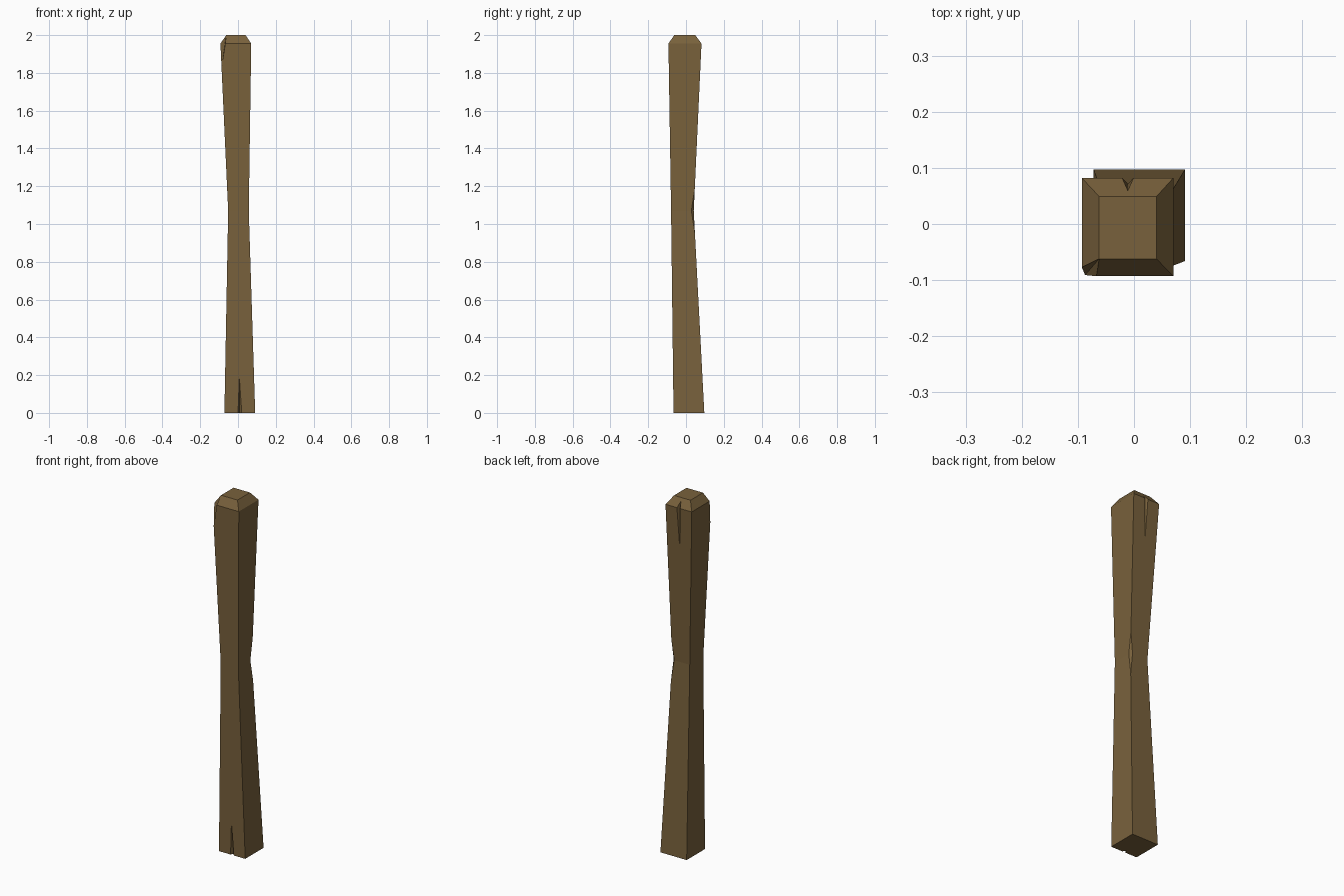
import bpy, bmesh
from mathutils import Vector as V

if "Cube" in bpy.data.objects:
    bpy.data.objects.remove(bpy.data.objects["Cube"])


def make_object(name, bm):
    bmesh.ops.recalc_face_normals(bm, faces=bm.faces)
    mesh = bpy.data.meshes.new(name)
    bm.to_mesh(mesh)
    bm.free()
    obj = bpy.data.objects.new(name, mesh)
    bpy.context.collection.objects.link(obj)
    return obj


# Post: four square rings (x0, x1, y0, y1, z), pinched at the waist, bevelled at the top
rings = [(-0.072, 0.091, -0.066, 0.097, 0.0),
         (-0.052, 0.057, -0.079, 0.041, 1.07),
         (-0.093, 0.070, -0.093, 0.082, 1.955),
         (-0.062, 0.040, -0.062, 0.049, 2.0)]
bm = bmesh.new()
loops = [[bm.verts.new(p) for p in ((a, c, z), (b, c, z), (b, d, z), (a, d, z))]
         for a, b, c, d, z in rings]
for lo, hi in zip(loops, loops[1:]):
    for i in range(4):
        j = (i + 1) % 4
        bm.faces.new((lo[i], lo[j], hi[j], hi[i]))
bm.faces.new(loops[0][::-1])
bm.faces.new(loops[-1])
post = make_object("wooden_post", bm)

wood = bpy.data.materials.new("wood")
wood.diffuse_color = (0.19, 0.12, 0.045, 1)
wood.use_nodes = True
wood.node_tree.nodes["Principled BSDF"].inputs["Base Color"].default_value = wood.diffuse_color
post.data.materials.append(wood)


def cut(name, points):
    """Carve the convex hull of the points out of the post."""
    bm = bmesh.new()
    for p in points:
        bm.verts.new(p)
    bmesh.ops.convex_hull(bm, input=bm.verts)
    cutter = make_object(name, bm)
    cutter.data.materials.append(wood)
    cutter.hide_render = True
    mod = post.modifiers.new(name, 'BOOLEAN')
    mod.operation = 'DIFFERENCE'
    mod.solver = 'EXACT'
    mod.object = cutter
    return cutter


def crack(name, apex, left, right, deep):
    """V-shaped split running from an apex on the face to the end of the post."""
    apex, left, right, deep = map(V, (apex, left, right, deep))
    base = [deep, deep + (left - deep) * 1.6, deep + (right - deep) * 1.6]
    return cut(name, [apex] + [apex + (p - apex) * 1.25 for p in base])


cutters = [
    # Split at the foot of the front face
    crack("foot_crack_cutter", (0.007, -0.0683, 0.19), (0.0, -0.066, 0),
          (0.02, -0.066, 0), (0.008, -0.045, 0)),
    # Split at the top of the back face
    crack("top_crack_cutter", (-0.011, 0.0716, 1.73), (-0.021, 0.082, 1.955),
          (-0.001, 0.082, 1.955), (-0.011, 0.061, 1.955)),
    # Broken front-left corner below the top bevel
    cut("corner_chip_cutter", [(-0.093, -0.077, 1.955), (-0.067, -0.093, 1.955),
                               (-0.062, -0.062, 2.0), (-0.0872, -0.0910, 1.83),
                               (-0.14, -0.14, 1.97)]),
    # Nick in the back-right edge at the waist
    cut("edge_nick_cutter", [(0.0587, 0.0466, 1.19), (0.0608, 0.0473, 0.95),
                             (0.057, 0.028, 1.07), (0.044, 0.041, 1.07),
                             (0.12, 0.11, 1.07)]),
]

# Apply the cuts and remove the helpers
bpy.context.view_layer.update()
deps = bpy.context.evaluated_depsgraph_get()
carved = bpy.data.meshes.new_from_object(post.evaluated_get(deps))
post.modifiers.clear()
post.data = carved
for c in cutters:
    bpy.data.objects.remove(c)
